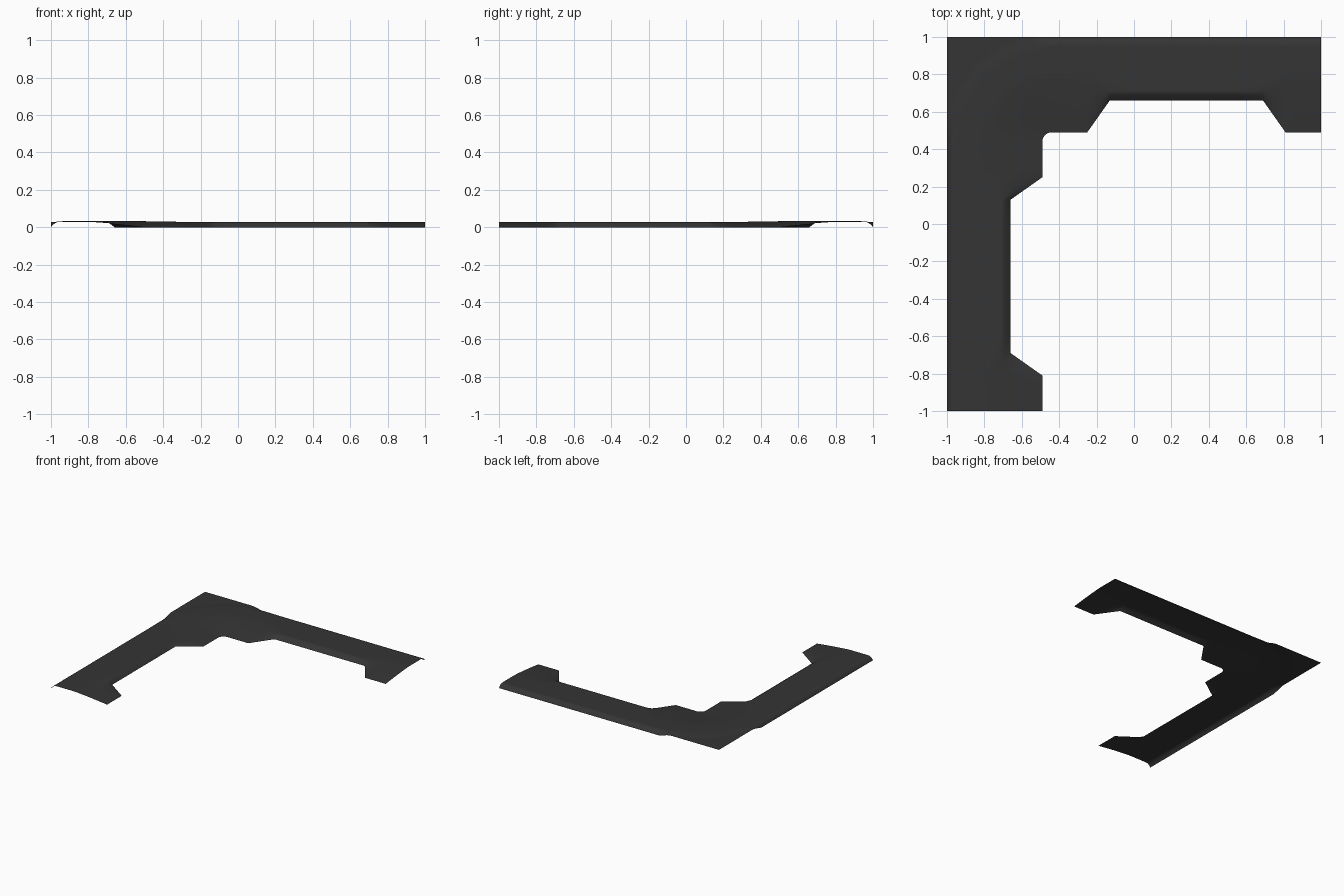
import bpy, bmesh, math

if "Cube" in bpy.data.objects:
    bpy.data.objects.remove(bpy.data.objects["Cube"])

mat = bpy.data.materials.new("dark grey")
mat.diffuse_color = (0.035, 0.035, 0.035, 1)
mat.use_nodes = True
mat.node_tree.nodes["Principled BSDF"].inputs["Base Color"].default_value = mat.diffuse_color


def lerp(a, b, t):
    return a + (b - a) * t


def clamp(v):
    return max(0.0, min(1.0, v))


# stations across the half panel: (outer x, inner x, inner y)
stations = []
for i in range(21):  # fan round the bend, inner fillet radius 0.05
    a = math.radians(135 - 45 * i / 20)
    stations.append((lerp(-1, -0.45, i / 20),
                     -0.44 + 0.05 * math.cos(a), 0.44 + 0.05 * math.sin(a)))
keys = [(-0.44, 0.49), (-0.25, 0.49), (-0.13, 0.66), (0.69, 0.66), (0.81, 0.49), (1, 0.49)]
for (x0, y0), (x1, y1), n in zip(keys, keys[1:], (4, 6, 8, 6, 3)):
    for j in range(1, n + 1):
        x = lerp(x0, x1, j / n)
        stations.append((x, x, lerp(y0, y1, j / n)))

rows = [0, 0.006, 0.015, 0.03, 0.05, 0.075] + [0.1 + 0.9 * i / 36 for i in range(37)]


def height(x, y, width):
    """Rolled outer lip, flat crown, fall to the inner edge, raised corner pad."""
    bend = clamp((-0.45 - x) / 0.1)
    if x < -0.45:
        d, width = 0.55 - math.hypot(x + 0.45, y - 0.45), 0.51
    else:
        d = 1 - y
    lip = 0.027 * bend
    if d <= 0:
        return lip
    top = lerp(0.029, 0.034, clamp((-0.3 - x) / 0.3))
    z = lerp(lip, top, 1 - (1 - clamp(d / lerp(0.045, 0.09, bend))) ** 2.2)
    notch = clamp((0.51 - width) / 0.17)
    start = lerp(0.20, 0.295, notch)
    s = clamp((d - start) / (width - start))
    return z * (1 - s ** 1.3)


# sheet: one half, then its reflection across the diagonal
bm = bmesh.new()
for flip in (False, True):
    grid = []
    for xo, xi, yi in stations:
        line = []
        for t in rows:
            x, y = lerp(xo, xi, t), lerp(1, yi, t)
            z = height(x, y, 1 - yi)
            line.append(bm.verts.new((-y, -x, z) if flip else (x, y, z)))
        grid.append(line)
    for A, B in zip(grid, grid[1:]):
        for k in range(len(rows) - 1):
            q = [A[k], A[k + 1], B[k + 1], B[k]]
            bm.faces.new(q[::-1] if flip else q)
bmesh.ops.remove_doubles(bm, verts=bm.verts, dist=0.0005)
bm.normal_update()
for f in bm.faces:
    if f.normal.z < 0:
        f.normal_flip()

me = bpy.data.meshes.new("corner_trim_panel")
bm.to_mesh(me)
bm.free()
me.materials.append(mat)
ob = bpy.data.objects.new("corner_trim_panel", me)
bpy.context.collection.objects.link(ob)
bpy.context.view_layer.objects.active = ob
ob.select_set(True)
bpy.ops.object.shade_smooth_by_angle(angle=math.radians(35))
